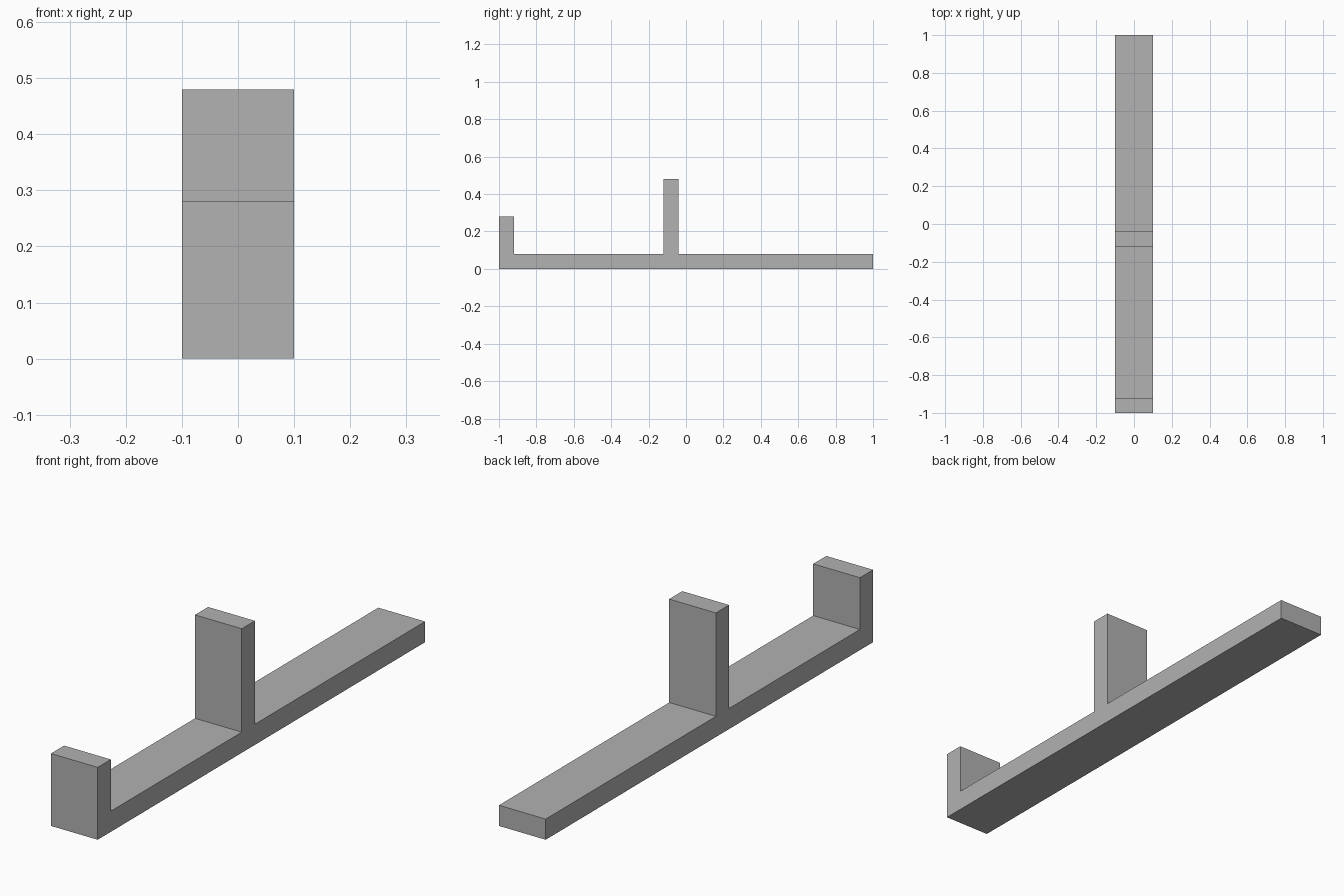
import bpy
import bmesh

cube = bpy.data.objects.get("Cube")
if cube:
    bpy.data.objects.remove(cube, do_unlink=True)

WIDTH = 0.2
BASE = 0.08      # thickness of the bar and both uprights

# Plain grey material
grey = bpy.data.materials.new("plain_grey")
grey.use_nodes = True
colour = (0.445, 0.445, 0.445, 1)
grey.diffuse_color = colour
grey.node_tree.nodes["Principled BSDF"].inputs["Base Color"].default_value = colour

# Side profile (y, z): long bar, short end stop, taller middle upright
outline = [(-1, 0), (1, 0), (1, BASE)]
for y, top in ((-0.12, 0.48), (-1, 0.28)):
    outline += [(y + BASE, BASE), (y + BASE, top), (y, top)]
    if y > -1:
        outline.append((y, BASE))

# Extrude the profile across the width
bm = bmesh.new()
face = bm.faces.new([bm.verts.new((-WIDTH / 2, y, z)) for y, z in outline])
extruded = bmesh.ops.extrude_face_region(bm, geom=[face])
verts = [v for v in extruded["geom"] if isinstance(v, bmesh.types.BMVert)]
bmesh.ops.translate(bm, verts=verts, vec=(WIDTH, 0, 0))
bmesh.ops.recalc_face_normals(bm, faces=bm.faces)

mesh = bpy.data.meshes.new("bar_with_uprights")
bm.to_mesh(mesh)
bm.free()
mesh.materials.append(grey)
bracket = bpy.data.objects.new("bar_with_uprights", mesh)
bpy.context.collection.objects.link(bracket)
